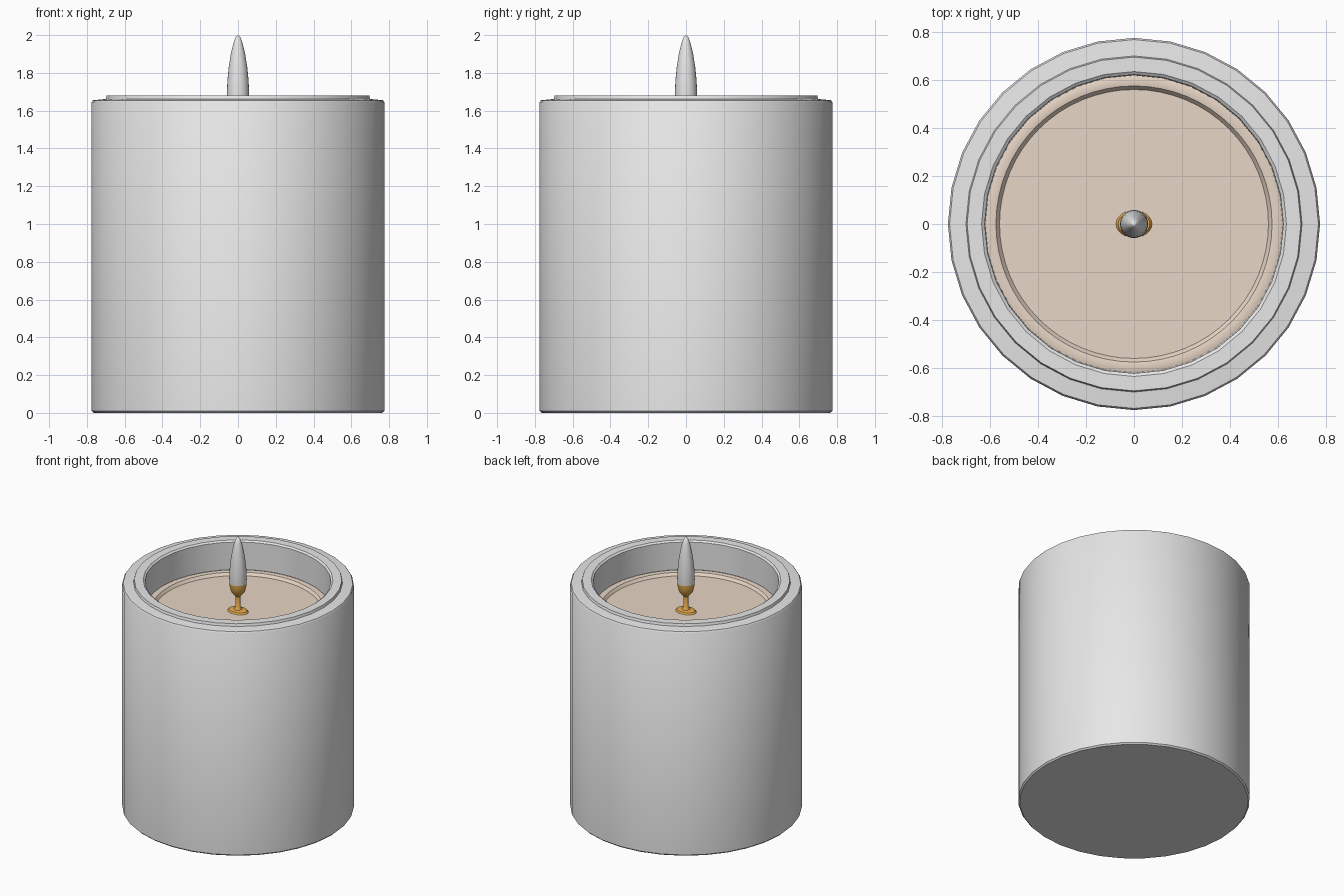
import bpy, bmesh, math

if "Cube" in bpy.data.objects:
    bpy.data.objects.remove(bpy.data.objects["Cube"])

def mat(name, rgb):
    m = bpy.data.materials.new(name)
    m.diffuse_color = (*rgb, 1)
    m.use_nodes = True
    m.node_tree.nodes["Principled BSDF"].inputs["Base Color"].default_value = m.diffuse_color
    return m

GREY = mat("pale_grey", (0.8, 0.8, 0.8))
WAX = mat("cream_wax", (0.80, 0.67, 0.56))
ORANGE = mat("amber", (0.82, 0.42, 0.08))

def lathe(name, profile, n, material, sx=1.0, sy=1.0, angle=35):
    """Spin (radius, z) points round z; radius 0 makes a pole."""
    bm = bmesh.new()
    rings = []
    for r, z in profile:
        if r == 0:
            rings.append([bm.verts.new((0, 0, z))])
        else:
            rings.append([bm.verts.new((sx * r * math.cos(2 * math.pi * i / n),
                                        sy * r * math.sin(2 * math.pi * i / n), z))
                          for i in range(n)])
    for a, b in zip(rings, rings[1:]):
        for i in range(n):
            j = (i + 1) % n
            if len(a) == 1:
                bm.faces.new((a[0], b[j], b[i]))
            elif len(b) == 1:
                bm.faces.new((a[i], a[j], b[0]))
            else:
                bm.faces.new((a[i], a[j], b[j], b[i]))
    bmesh.ops.recalc_face_normals(bm, faces=bm.faces[:])
    me = bpy.data.meshes.new(name)
    bm.to_mesh(me)
    bm.free()
    me.materials.append(material)
    ob = bpy.data.objects.new(name, me)
    bpy.context.collection.objects.link(ob)
    bpy.ops.object.select_all(action='DESELECT')
    ob.select_set(True)
    bpy.context.view_layer.objects.active = ob
    bpy.ops.object.shade_smooth_by_angle(angle=math.radians(angle))
    return ob

# outer cylinder with stepped rim and recess
lathe("candle_body", [(0, 0), (0.765, 0), (0.775, 0.01), (0.775, 1.645), (0.768, 1.655),
                      (0.70, 1.662), (0.695, 1.68), (0.635, 1.68), (0.622, 1.67),
                      (0.618, 1.42), (0, 1.42)], 32, GREY)

# wax disc with a raised edge
lathe("wax", [(0, 1.425), (0.62, 1.425), (0.62, 1.468), (0.60, 1.475), (0.575, 1.47),
              (0.56, 1.45), (0, 1.45)], 64, WAX)

# melted foot, wick stem and cup
lathe("wick_foot", [(0, 1.44), (0.075, 1.45), (0.066, 1.462), (0.03, 1.468), (0, 1.47)],
      24, ORANGE, 1.0, 0.75)
lathe("wick", [(0, 1.45), (0.032, 1.462), (0.018, 1.485), (0.016, 1.56), (0.03, 1.575),
               (0.048, 1.60), (0.056, 1.635), (0.058, 1.66), (0, 1.66)], 24, ORANGE)

# flame
lathe("flame", [(0, 1.655), (0.058, 1.66), (0.059, 1.69), (0.056, 1.76), (0.049, 1.83),
                (0.038, 1.90), (0.025, 1.955), (0.012, 1.99), (0, 2.0)], 24, GREY, angle=60)
